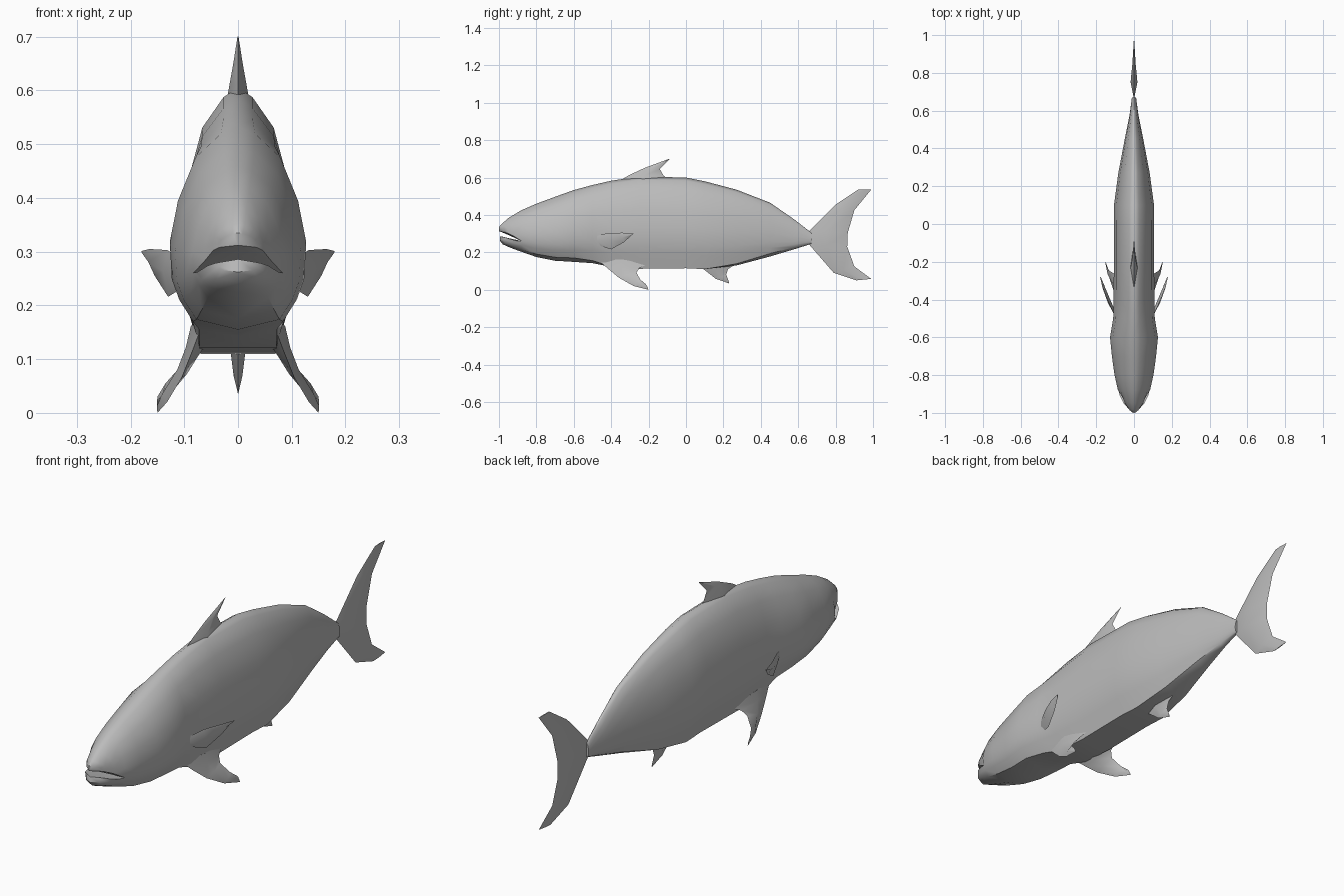
import bpy, bmesh
from mathutils import Vector

if "Cube" in bpy.data.objects:
    bpy.data.objects.remove(bpy.data.objects["Cube"])

grey = bpy.data.materials.new("fish grey")
grey.diffuse_color = (0.5, 0.5, 0.5, 1)
grey.use_nodes = True
grey.node_tree.nodes["Principled BSDF"].inputs["Base Color"].default_value = grey.diffuse_color


def finish(bm, name, mirror=False, angle=0.7):
    bmesh.ops.recalc_face_normals(bm, faces=bm.faces)
    me = bpy.data.meshes.new(name)
    bm.to_mesh(me)
    bm.free()
    me.materials.append(grey)
    ob = bpy.data.objects.new(name, me)
    bpy.context.collection.objects.link(ob)
    bpy.ops.object.select_all(action='DESELECT')
    ob.select_set(True)
    bpy.context.view_layer.objects.active = ob
    bpy.ops.object.shade_smooth_by_angle(angle=angle)
    if mirror:
        m = ob.modifiers.new("mirror", 'MIRROR')
        m.merge_threshold = 0.0005
    return ob


# Body: half cross-sections from back ridge to belly, lofted along y
# y, top, bottom, half width, belly flatness
SECTIONS = [
    (-.88, .425, .203, .085, .5), (-.80, .46, .175, .103, .5),
    (-.70, .497, .155, .117, .5), (-.60, .533, .149, .127, .5),
    (-.50, .56, .142, .110, .7), (-.40, .583, .122, .108, 1),
    (-.25, .605, .112, .107, 1), (0, .60, .115, .107, 1),
    (.10, .58, .11, .106, 1), (.27, .535, .13, .083, .8),
    (.45, .465, .178, .049, .5), (.58, .375, .217, .023, .4),
    (.67, .305, .245, .011, .4)]
K = 5  # column of the mouth corner


def half_ring(y, top, bot, w, b):
    cols = [(0, 0), (.035, .25), (.15, .62), (.36, .88), (.56, 1),
            (.74, .97), (.84, .86), (.89 + .11 * b, .66), (1, 0)]
    return [Vector((w * u, y, top + (bot - top) * f)) for f, u in cols]


def bridge(bm, rows):
    for a, b in zip(rows, rows[1:]):
        for i in range(len(a) - 1):
            bm.faces.new((a[i], a[i + 1], b[i + 1], b[i]))


bm = bmesh.new()
rings = [[bm.verts.new(p) for p in half_ring(*s)] for s in SECTIONS]
bridge(bm, rings)
bm.faces.new(rings[-1])

# Jaws grow forward from the first ring, split at the mouth corner
head = rings[0]
throat = bm.verts.new((0, -.88, head[K].co.z))


def jaw(cols, stations, centre_index):
    """stations: y, z at centre line, z at the mouth edge, half width"""
    base = head[cols]
    z0, z1 = base[0].co.z, base[-1].co.z
    rows, inner = [base], [throat]
    for y, za, zb, w, lift in stations:
        row = []
        for v in base:
            f = (v.co.z - z0) / (z1 - z0)
            pull = .035 * (v.co.x / .085) ** 2 * (y < -.93)
            row.append(bm.verts.new((v.co.x / .085 * w, y + pull, za + (zb - za) * f)))
        rows.append(row)
        edge = row[centre_index].co
        inner.append(bm.verts.new((0, y, edge.z + lift)))
    bridge(bm, rows)
    for i in range(len(rows) - 1):  # inside of the mouth
        bm.faces.new((rows[i][centre_index], rows[i + 1][centre_index],
                      inner[i + 1], inner[i]))
    bm.faces.new(rows[-1] + [inner[-1]])


jaw(slice(0, K + 1), [(-.95, .383, .285, .062, .008), (-.985, .352, .302, .048, .006),
                      (-1, .335, .308, .036, .004)], -1)
jaw(slice(K, None), [(-.94, .262, .225, .078, .012), (-.98, .274, .243, .058, .01),
                     (-.995, .279, .262, .042, .007)], 0)
finish(bm, "body", True)


# Fins: lofted diamond sections, each row = (leading point, trailing point, half thickness)
def fin(name, rows, mirror=False):
    bm = bmesh.new()
    pts = [(Vector(a), Vector(b), t) for a, b, t in rows]
    span = (pts[-1][0] + pts[-1][1]) - (pts[0][0] + pts[0][1])
    loops = []
    for a, b, t in pts:
        n = (b - a).cross(span).normalized() * t
        mid = a.lerp(b, .45)
        loops.append([bm.verts.new(p) for p in (a, mid + n, b, mid - n)])
    for p, q in zip(loops, loops[1:]):
        for i in range(4):
            j = (i + 1) % 4
            bm.faces.new((p[i], p[j], q[j], q[i]))
    bm.faces.new(loops[0])
    bm.faces.new(loops[-1])
    return finish(bm, name, mirror)


def flat(rows):
    return [((0, *a), (0, *b), t) for a, b, t in rows]


fin("tail_fin", flat([
    ((.92, .535), (.99, .535), .002), ((.80, .455), (.90, .425), .009),
    ((.66, .315), (.865, .305), .018), ((.66, .24), (.862, .23), .018),
    ((.79, .09), (.90, .125), .009), ((.91, .05), (.99, .058), .002)]))
fin("dorsal_fin", flat([
    ((-.35, .585), (-.09, .59), .02), ((-.31, .61), (-.12, .61), .016),
    ((-.22, .652), (-.14, .645), .009), ((-.09, .70), (-.085, .70), .001)]))
fin("anal_fin", flat([
    ((.06, .13), (.27, .14), .02), ((.10, .105), (.225, .11), .013),
    ((.16, .058), (.215, .08), .008), ((.23, .034), (.228, .048), .001)]))
fin("pectoral_fin", [
    ((.10, -.49, .285), (.10, -.46, .235), .006),
    ((.132, -.42, .303), (.130, -.40, .216), .009),
    ((.165, -.34, .305), (.155, -.33, .255), .007),
    ((.18, -.28, .301), (.172, -.29, .293), .002)], True)
fin("pelvic_fin", [
    ((.068, -.47, .16), (.07, -.20, .14), .022),
    ((.085, -.42, .115), (.085, -.25, .115), .014),
    ((.105, -.36, .065), (.102, -.265, .092), .01),
    ((.132, -.28, .020), (.135, -.245, .055), .007),
    ((.15, -.20, 0), (.15, -.215, .03), .002)], True)
